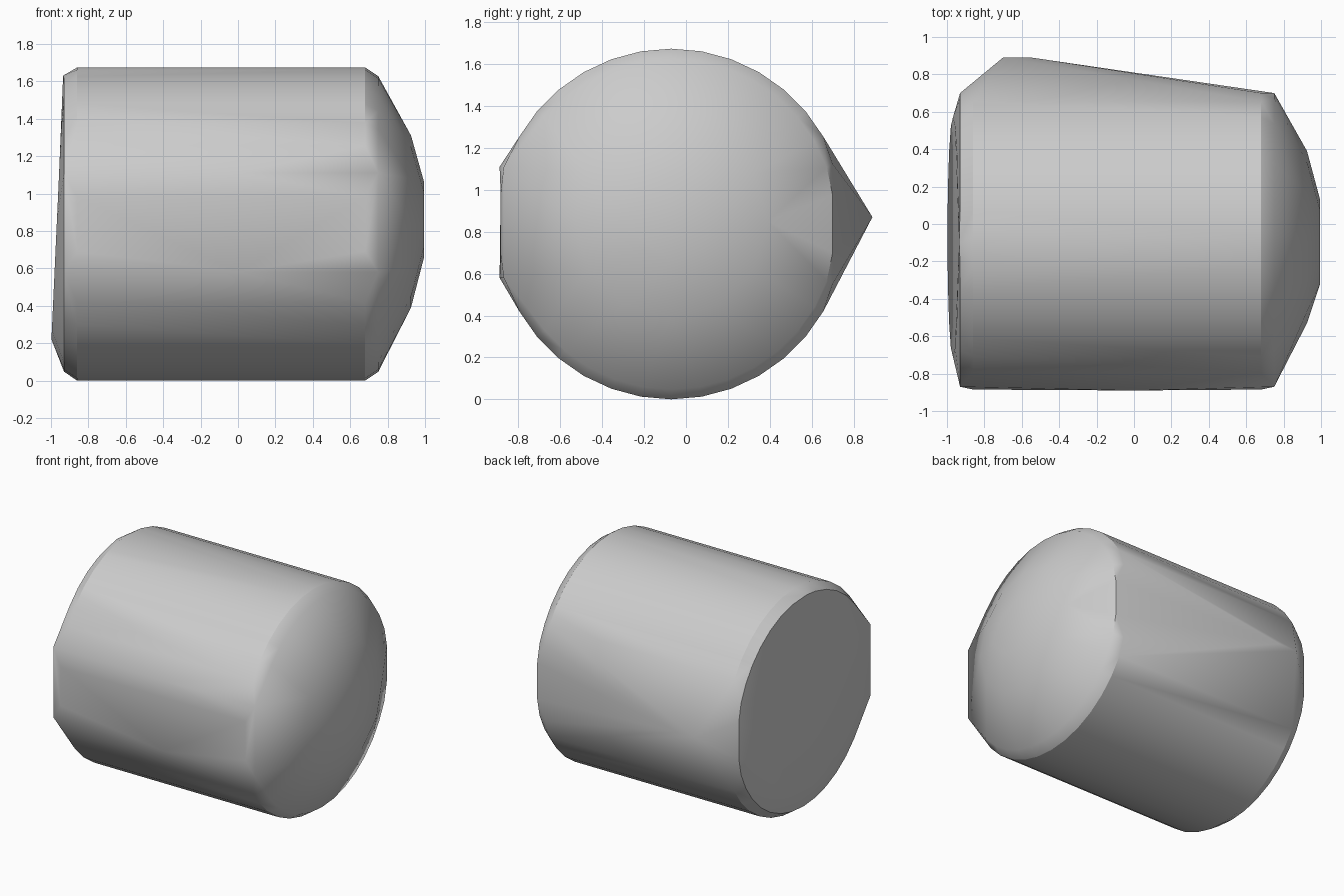
import bpy
import bmesh
import math

cube = bpy.data.objects.get("Cube")
if cube:
    bpy.data.objects.remove(cube, do_unlink=True)

AXIS_Y, AXIS_Z, RADIUS = -0.07, 0.837, 0.837

# Single grey finish
grey = bpy.data.materials.new("plain_grey")
grey.use_nodes = True
colour = (0.6, 0.6, 0.6, 1)
grey.diffuse_color = colour
grey.node_tree.nodes["Principled BSDF"].inputs["Base Color"].default_value = colour


def ring(x, r, sides=36, y=AXIS_Y, z=AXIS_Z, tilt=0.0):
    """Circle around the barrel axis, trimmed flat at front and back."""
    points = []
    for i in range(sides):
        a = math.tau * i / sides
        py = max(-0.885, min(0.70, y + r * math.cos(a)))
        dz = r * math.sin(a)
        points.append((x + tilt * dz, py, z + dz))
    return points


points = []

# Barrel with chamfered rims
points += ring(-0.86, RADIUS) + ring(0.68, RADIUS)
points += ring(-0.93, 0.79) + ring(0.75, 0.79)

# Slightly tilted flat end
points += ring(-0.968, 0.64, sides=16, z=0.86, tilt=0.046)
points.append((-0.935, -0.10, 1.63))

# Shallow faceted dome
points += ring(0.925, 0.46, sides=12, z=0.85)
points += ring(0.995, 0.2, sides=8, z=0.86)
points.append((0.995, -0.32, 0.84))

# Flat front panel, bowed a little along its length
for z in (0.58, 1.11):
    points += [(-0.93, -0.87, z), (0, -0.89, z), (0.75, -0.87, z)]

# Pointed ridge at the back
points += [(-0.70, 0.89, 0.87), (-0.55, 0.89, 0.87)]

# Wrap the sections in one closed skin
bm = bmesh.new()
for p in points:
    bm.verts.new(p)
bmesh.ops.remove_doubles(bm, verts=bm.verts[:], dist=0.002)
hull = bmesh.ops.convex_hull(bm, input=bm.verts[:])
loose = {g for g in hull["geom_interior"] + hull["geom_unused"]
         if isinstance(g, bmesh.types.BMVert)}
bmesh.ops.delete(bm, geom=list(loose), context="VERTS")
bmesh.ops.dissolve_limit(bm, angle_limit=math.radians(1),
                         verts=bm.verts[:], edges=bm.edges[:])
bmesh.ops.recalc_face_normals(bm, faces=bm.faces[:])

mesh = bpy.data.meshes.new("barrel")
bm.to_mesh(mesh)
bm.free()
mesh.materials.append(grey)
barrel = bpy.data.objects.new("barrel", mesh)
bpy.context.collection.objects.link(barrel)

bpy.ops.object.select_all(action="DESELECT")
barrel.select_set(True)
bpy.context.view_layer.objects.active = barrel
bpy.ops.object.shade_smooth_by_angle(angle=math.radians(30))
